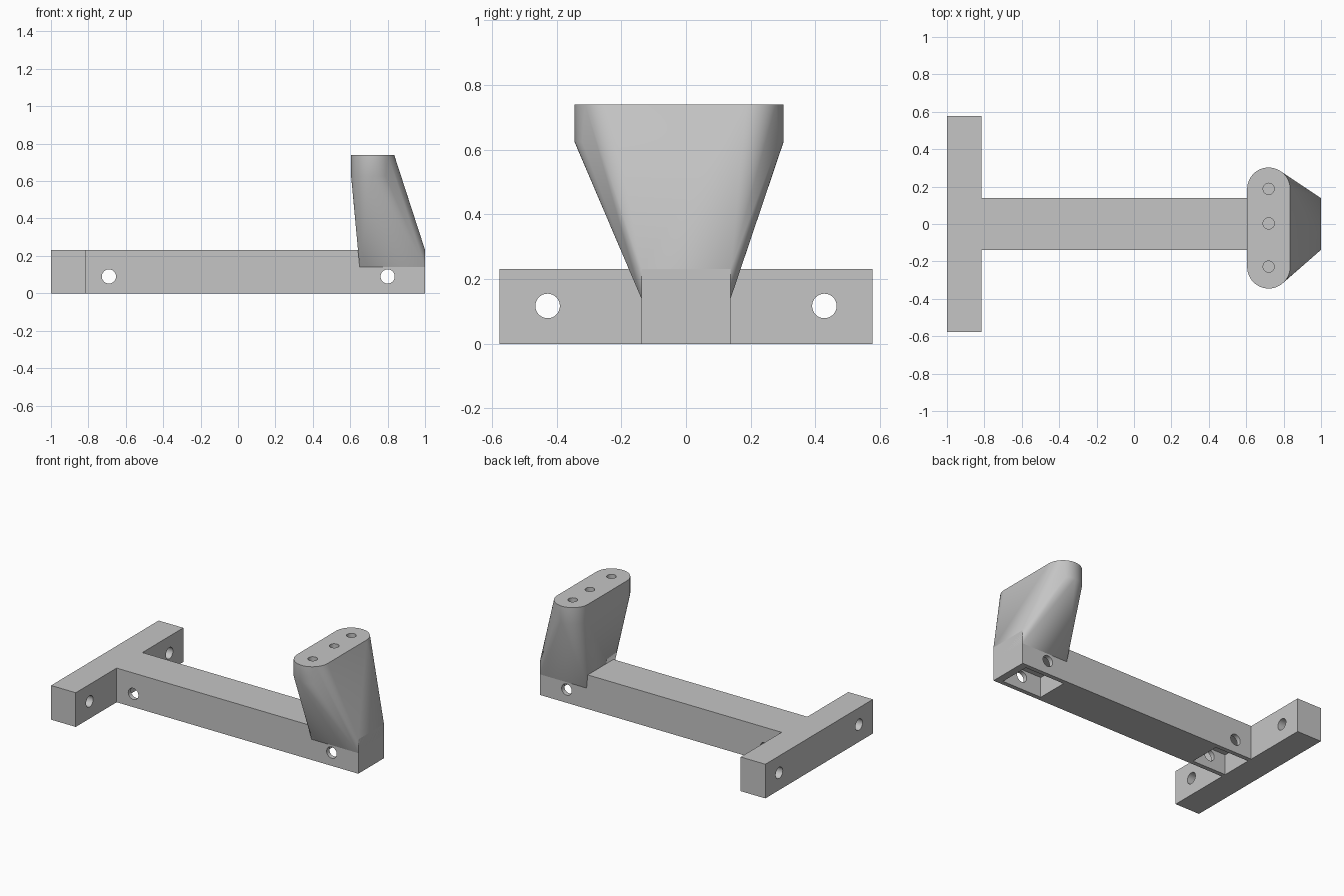
import bpy, bmesh, math
from mathutils import Matrix, Vector

old = bpy.data.objects.get("Cube")
if old:
    bpy.data.objects.remove(old, do_unlink=True)

grey = bpy.data.materials.new("plain grey")
grey.use_nodes = True
COLOR = (0.56, 0.56, 0.56, 1)
grey.diffuse_color = COLOR
grey.node_tree.nodes["Principled BSDF"].inputs["Base Color"].default_value = COLOR


def add_object(name, bm):
    bmesh.ops.recalc_face_normals(bm, faces=bm.faces)
    mesh = bpy.data.meshes.new(name)
    bm.to_mesh(mesh)
    bm.free()
    mesh.materials.append(grey)
    obj = bpy.data.objects.new(name, mesh)
    bpy.context.collection.objects.link(obj)
    return obj


def box(name, lo, hi):
    lo, hi = Vector(lo), Vector(hi)
    bm = bmesh.new()
    bmesh.ops.create_cube(bm, size=1, matrix=Matrix.Translation((lo + hi) / 2)
                          @ Matrix.Diagonal((*(hi - lo), 1)))
    return add_object(name, bm)


def rod(name, center, radius, length, axis):
    turn = Vector((0, 0, 1)).rotation_difference(Vector(axis)).to_matrix().to_4x4()
    bm = bmesh.new()
    bmesh.ops.create_cone(bm, cap_ends=True, segments=32, radius1=radius, radius2=radius,
                          depth=length, matrix=Matrix.Translation(center) @ turn)
    return add_object(name, bm)


def cut(target, cutter):
    cutter.hide_render = True
    mod = target.modifiers.new("cut", 'BOOLEAN')
    mod.operation, mod.solver, mod.object = 'DIFFERENCE', 'EXACT', cutter
    bpy.ops.object.select_all(action='DESELECT')
    bpy.context.view_layer.objects.active = target
    target.select_set(True)
    bpy.ops.object.modifier_apply(modifier=mod.name)
    bpy.data.objects.remove(cutter, do_unlink=True)


def smooth(obj):
    bpy.ops.object.select_all(action='DESELECT')
    bpy.context.view_layer.objects.active = obj
    obj.select_set(True)
    bpy.ops.object.shade_smooth_by_angle(angle=math.radians(30))


# T-shaped base: crossbar and arm in one extrusion
HEIGHT, ARM, BAR, JOINT = 0.232, 0.138, 0.577, -0.815
half = [(1, ARM), (JOINT, ARM), (JOINT, BAR), (-1, BAR)]
outline = half + [(x, -y) for x, y in reversed(half)]
bm = bmesh.new()
face = bm.faces.new([bm.verts.new((x, y, 0)) for x, y in outline])
top = bmesh.ops.extrude_face_region(bm, geom=[face])
bmesh.ops.translate(bm, vec=(0, 0, HEIGHT),
                    verts=[v for v in top["geom"] if isinstance(v, bmesh.types.BMVert)])
base = add_object("base_frame", bm)

# Open pockets under both ends of the arm
for x0, x1 in ((0.65, 0.95), (-0.815, -0.56)):
    cut(base, box("pocket_cutter", (x0, -0.108, -0.1), (x1, 0.108, 0.138)))

# Bolt holes through the arm sides and the crossbar
for x in (-0.69, 0.80):
    cut(base, rod("arm_hole_cutter", (x, 0, 0.09), 0.038, 0.5, (0, 1, 0)))
for y in (-0.428, 0.428):
    cut(base, rod("bar_hole_cutter", (-0.9, y, 0.117), 0.038, 0.4, (1, 0, 0)))
smooth(base)

# Flared post: hull of a rounded slot block and the rectangular foot
RADIUS, CENTER_X, TOP = 0.115, 0.72, 0.74
bm = bmesh.new()
for z in (0.625, TOP):
    for y, start in ((0.187, 0), (-0.23, math.pi)):
        for i in range(25):
            a = start + math.pi * i / 24
            bm.verts.new((CENTER_X + RADIUS * math.cos(a), y + RADIUS * math.sin(a), z))
for x in (0.65, 1):
    for y in (-ARM, ARM):
        for z in (0.14, HEIGHT):
            bm.verts.new((x, y, z))
hull = bmesh.ops.convex_hull(bm, input=bm.verts)
spare = [v for v in hull["geom_interior"] if isinstance(v, bmesh.types.BMVert)]
bmesh.ops.delete(bm, geom=[v for v in spare if v.is_valid], context='VERTS')
bmesh.ops.dissolve_limit(bm, angle_limit=0.002, verts=bm.verts, edges=bm.edges)
post = add_object("flared_post", bm)

# Blind screw holes in the top of the post
for y in (-0.228, 0.003, 0.188):
    cut(post, rod("screw_hole_cutter", (CENTER_X, y, TOP), 0.03, 0.36, (0, 0, 1)))
smooth(post)
